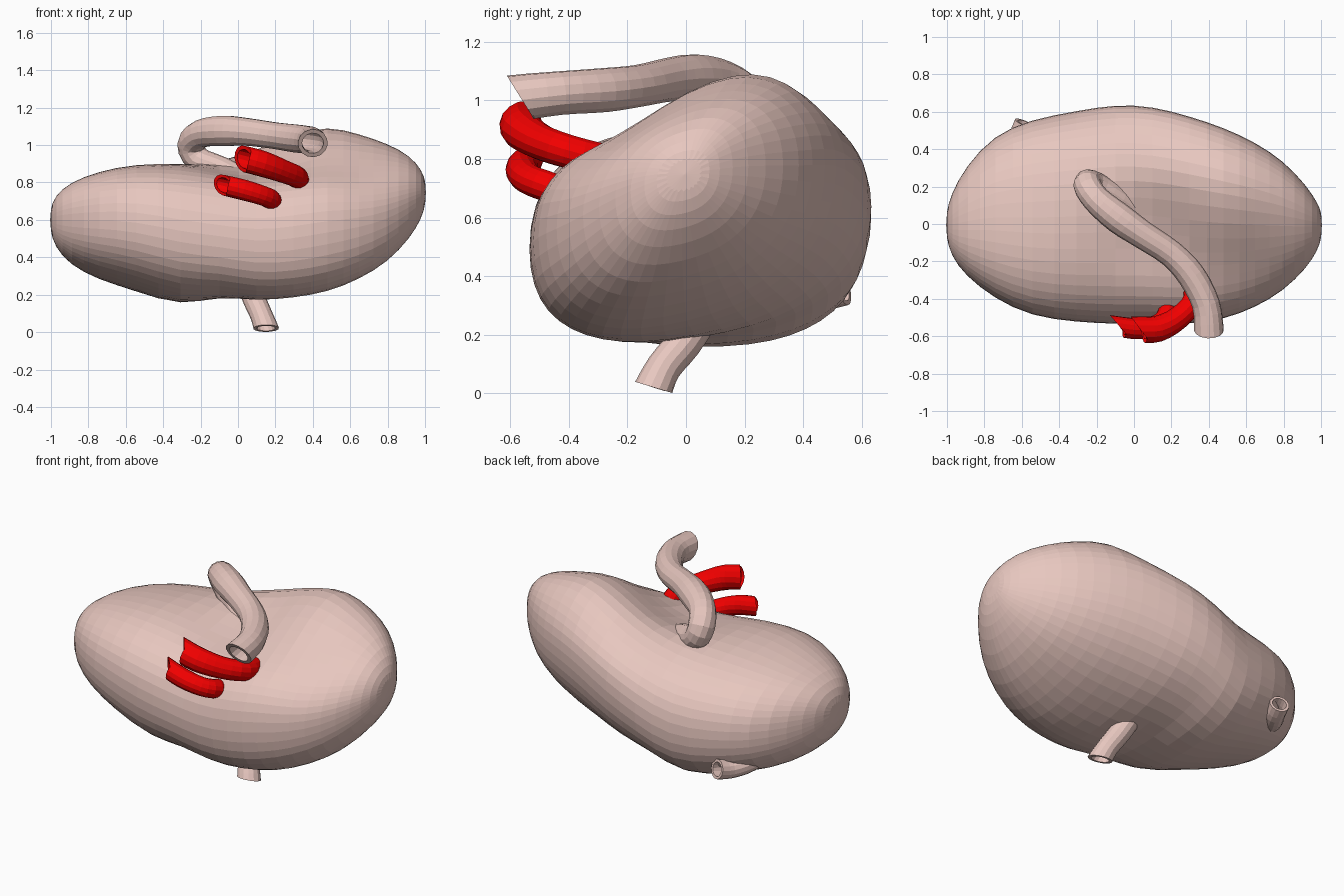
import bpy, bmesh, math
from mathutils import Vector

if "Cube" in bpy.data.objects:
    bpy.data.objects.remove(bpy.data.objects["Cube"])


def spow(v, p):
    return math.copysign(abs(v) ** p, v)


def material(name, rgb):
    m = bpy.data.materials.new(name)
    m.diffuse_color = (*rgb, 1)
    m.use_nodes = True
    m.node_tree.nodes["Principled BSDF"].inputs["Base Color"].default_value = m.diffuse_color
    return m


def finish(bm, name, mat):
    bmesh.ops.recalc_face_normals(bm, faces=bm.faces)
    me = bpy.data.meshes.new(name)
    bm.to_mesh(me)
    bm.free()
    ob = bpy.data.objects.new(name, me)
    bpy.context.collection.objects.link(ob)
    me.materials.append(mat)
    return ob


def bridge(bm, a, b):
    n = len(a)
    for i in range(n):
        bm.faces.new((a[i], a[(i + 1) % n], b[(i + 1) % n], b[i]))


def catmull(p, t):
    i = min(int(t), len(p) - 2)
    f = t - i
    a, b, c, d = p[max(i - 1, 0)], p[i], p[i + 1], p[min(i + 2, len(p) - 1)]
    return 0.5 * (2 * b + (c - a) * f + (2 * a - 5 * b + 4 * c - d) * f * f
                  + (3 * b - a - 3 * c + d) * f ** 3)


def tube(name, pts, radii, mat, cut=None, sides=14, steps=3):
    """Hollow vessel: outer wall, rim and inner wall; first point is the open end."""
    p = [Vector(q) for q in pts]
    n = (len(p) - 1) * steps
    cen = [catmull(p, k / steps) for k in range(n + 1)]
    rad = [catmull(radii, k / steps) for k in range(n + 1)]
    bm = bmesh.new()
    outer, inner, side = [], [], None
    for k in range(n + 1):
        axis = (cen[min(k + 1, n)] - cen[max(k - 1, 0)]).normalized()
        side = side or axis.orthogonal()
        side = (side - axis * side.dot(axis)).normalized()
        other = axis.cross(side)
        for rings, r in ((outer, rad[k]), (inner, rad[k] * 0.72)):
            ring = []
            for j in range(sides):
                a = math.tau * j / sides
                off = (side * math.cos(a) + other * math.sin(a)) * r
                if k == 0 and cut:   # slanted cut at the open end
                    c = Vector(cut)
                    off -= axis * (off.dot(c) / axis.dot(c))
                ring.append(bm.verts.new(cen[k] + off))
            rings.append(ring)
    for k in range(n):
        bridge(bm, outer[k], outer[k + 1])
        bridge(bm, inner[k], inner[k + 1])
    bridge(bm, outer[0], inner[0])
    bridge(bm, outer[-1], inner[-1])
    return finish(bm, name, mat)


pink = material("tissue_pink", (0.8, 0.57, 0.52))
red = material("artery_red", (0.9, 0, 0))

# kidney body: sections along x as (x, ymin, ymax, zmin, zmax, shear)
SECTIONS = [
    (-1.005, -.06, .05, .55, .65, 0), (-.98, -.17, .16, .455, .73, -.05),
    (-.90, -.28, .31, .36, .80, -.08), (-.75, -.40, .48, .28, .86, -.1),
    (-.55, -.50, .565, .22, .90, -.1), (-.30, -.53, .61, .13, .91, -.04),
    (-.10, -.54, .645, .19, .93, .12), (.10, -.54, .635, .16, 1.0, .25),
    (.30, -.54, .58, .18, 1.075, .3), (.48, -.515, .52, .21, 1.115, .3),
    (.65, -.45, .44, .28, 1.065, .3), (.80, -.36, .34, .37, 1.015, .28),
    (.92, -.24, .21, .50, .95, .25), (.985, -.14, .11, .61, .87, .2),
    (1.005, -.06, .05, .70, .80, .2)]
# hollows on the upper side (x, y, width x, width y, depth): hilum, front slope, back slope
HOLLOWS = [(.08, -.04, .2, .2, .12), (.48, -.24, .38, .22, .11), (.35, .5, .35, .14, .06)]
bm = bmesh.new()
rings = []
N = 24
for x, y0, y1, z0, z1, shear in SECTIONS:
    prof = []
    for j in range(N):
        a = math.tau * j / N
        u, v = spow(math.cos(a), .84), spow(math.sin(a), .84)
        prof.append((u, v + shear * u))
    top = max(q[1] for q in prof)
    ring = []
    for u, v in prof:
        y = (y0 + y1) / 2 + u * (y1 - y0) / 2
        z = (z0 + z1) / 2 + v / top * (z1 - z0) / 2
        lift = min(max((v - shear * u) * 2, 0), 1)   # upper side only
        for hx, hy, wx, wy, d in HOLLOWS:
            z -= lift * d * math.exp(-((x - hx) / wx) ** 2 - ((y - hy) / wy) ** 2)
        ring.append(bm.verts.new((x, y, z)))
    rings.append(ring)
for a, b in zip(rings, rings[1:]):
    bridge(bm, a, b)
bm.faces.new(rings[0])
bm.faces.new(rings[-1])
body = finish(bm, "kidney_body", pink)
sub = body.modifiers.new("smooth", "SUBSURF")
sub.levels = sub.render_levels = 1

# long vein looping out of the hilum
tube("vein",
     [(.40, -.565, 1.01), (.385, -.43, 1.025), (.31, -.28, 1.035), (.2, -.16, 1.05),
      (.05, -.06, 1.07), (-.08, .03, 1.075), (-.2, .13, 1.06), (-.25, .21, 1.0),
      (-.21, .21, .92), (-.08, .13, .87), (.1, 0, .78)],
     [.08, .075, .076, .072, .075, .083, .075, .075, .07, .065, .06],
     pink, cut=(0, .8, .5))

# red arteries entering the front
tube("upper_artery",
     [(.035, -.565, .925), (.13, -.56, .9), (.24, -.5, .86), (.32, -.4, .825),
      (.3, -.25, .79), (.2, -.12, .77)],
     [.07, .07, .062, .058, .055, .05], red, cut=(.8, .6, 0))
tube("lower_artery",
     [(-.075, -.55, .785), (.03, -.56, .76), (.13, -.535, .73), (.18, -.47, .705),
      (.17, -.33, .66)],
     [.055, .056, .053, .053, .05], red, cut=(.75, .65, 0))

# outlet stubs underneath and at the back
tube("lower_stub",
     [(.15, -.11, .02), (.125, -.075, .09), (.09, -.01, .17), (.05, .06, .28)],
     [.066, .06, .062, .065], pink, cut=(0, .3, 1))
tube("rear_stub",
     [(-.585, .54, .355), (-.62, .46, .34), (-.68, .36, .36), (-.72, .25, .42)],
     [.056, .056, .058, .06], pink)
